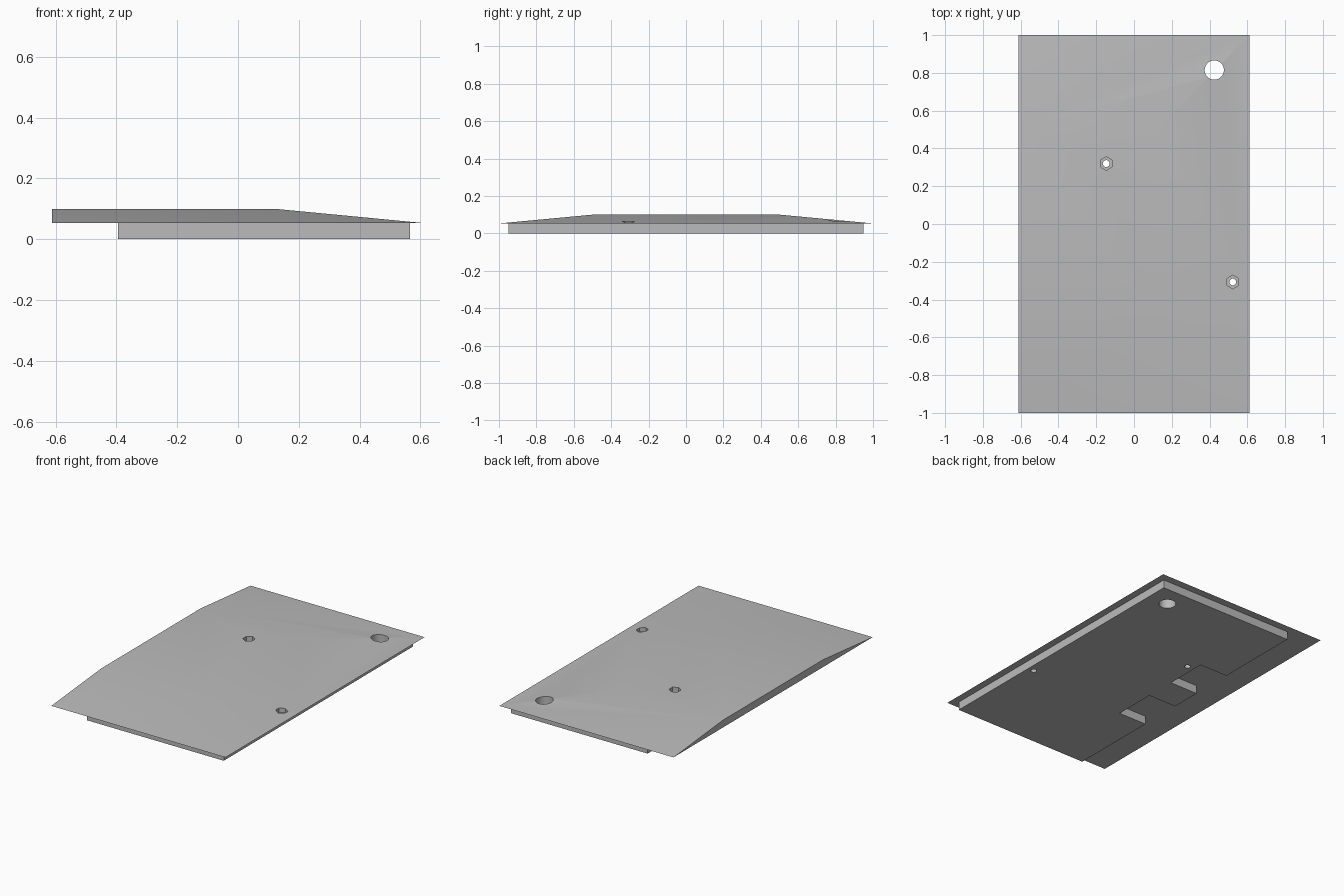
import bpy
import bmesh
import math

cube = bpy.data.objects.get("Cube")
if cube:
    bpy.data.objects.remove(cube, do_unlink=True)

SEAM = 0.053   # height where the lid meets the base block
TOP = 0.10

grey = bpy.data.materials.new("plain grey")
grey.use_nodes = True
colour = (0.5, 0.5, 0.5, 1)
grey.diffuse_color = colour
grey.node_tree.nodes["Principled BSDF"].inputs["Base Color"].default_value = colour


def add_object(name, bm):
    bmesh.ops.recalc_face_normals(bm, faces=bm.faces)
    mesh = bpy.data.meshes.new(name)
    bm.to_mesh(mesh)
    bm.free()
    obj = bpy.data.objects.new(name, mesh)
    bpy.context.collection.objects.link(obj)
    mesh.materials.append(grey)
    return obj


def loft(name, lower, upper, z0, z1):
    """Solid between two outlines with equal point counts."""
    bm = bmesh.new()
    a = [bm.verts.new((x, y, z0)) for x, y in lower]
    b = [bm.verts.new((x, y, z1)) for x, y in upper]
    bm.faces.new(a)
    bm.faces.new(b)
    n = len(a)
    for i in range(n):
        j = (i + 1) % n
        bm.faces.new((a[i], a[j], b[j], b[i]))
    return add_object(name, bm)


def cutter(name, x, y, radius, sides, z0, z1):
    pts = []
    for i in range(sides):
        t = math.tau * (i + 0.5) / sides
        pts.append((x + radius * math.cos(t), y + radius * math.sin(t)))
    obj = loft(name, pts, pts, z0, z1)
    obj.hide_render = True
    return obj


# Lid: sloping on three sides, upright on the fourth
lid = loft("lid",
           [(-0.612, -1), (0.612, -1), (0.612, 1), (-0.612, 1)],
           [(-0.612, -0.5), (0.12, -0.5), (0.12, 0.5), (-0.612, 0.5)],
           SEAM, TOP)

# Base block with two notches in one long side
outer, inner = -0.395, -0.195
outline = [(0.565, -0.95), (0.565, 0.95), (outer, 0.95)]
for y_back, y_front in ((0.385, 0.11), (-0.09, -0.365)):
    outline += [(outer, y_back), (inner, y_back), (inner, y_front), (outer, y_front)]
outline.append((outer, -0.95))
base = loft("base_block", outline, outline, 0, SEAM)

# Cable hole, and two screw holes with six-sided recesses
cutters = [cutter("cable_hole_cutter", 0.425, 0.815, 0.051, 32, -0.1, 0.2)]
for x, y in ((-0.147, 0.32), (0.523, -0.307)):
    cutters.append(cutter("screw_hole_cutter", x, y, 0.018, 20, -0.1, 0.2))
    cutters.append(cutter("nut_recess_cutter", x, y, 0.036, 6, 0.035, 0.2))

for obj in (lid, base):
    bpy.ops.object.select_all(action="DESELECT")
    obj.select_set(True)
    bpy.context.view_layer.objects.active = obj
    for c in cutters:
        mod = obj.modifiers.new("hole", "BOOLEAN")
        mod.operation = "DIFFERENCE"
        mod.solver = "EXACT"
        mod.object = c
        bpy.ops.object.modifier_apply(modifier=mod.name)
    bpy.ops.object.shade_smooth_by_angle(angle=math.radians(30))

for c in cutters:
    bpy.data.objects.remove(c, do_unlink=True)
